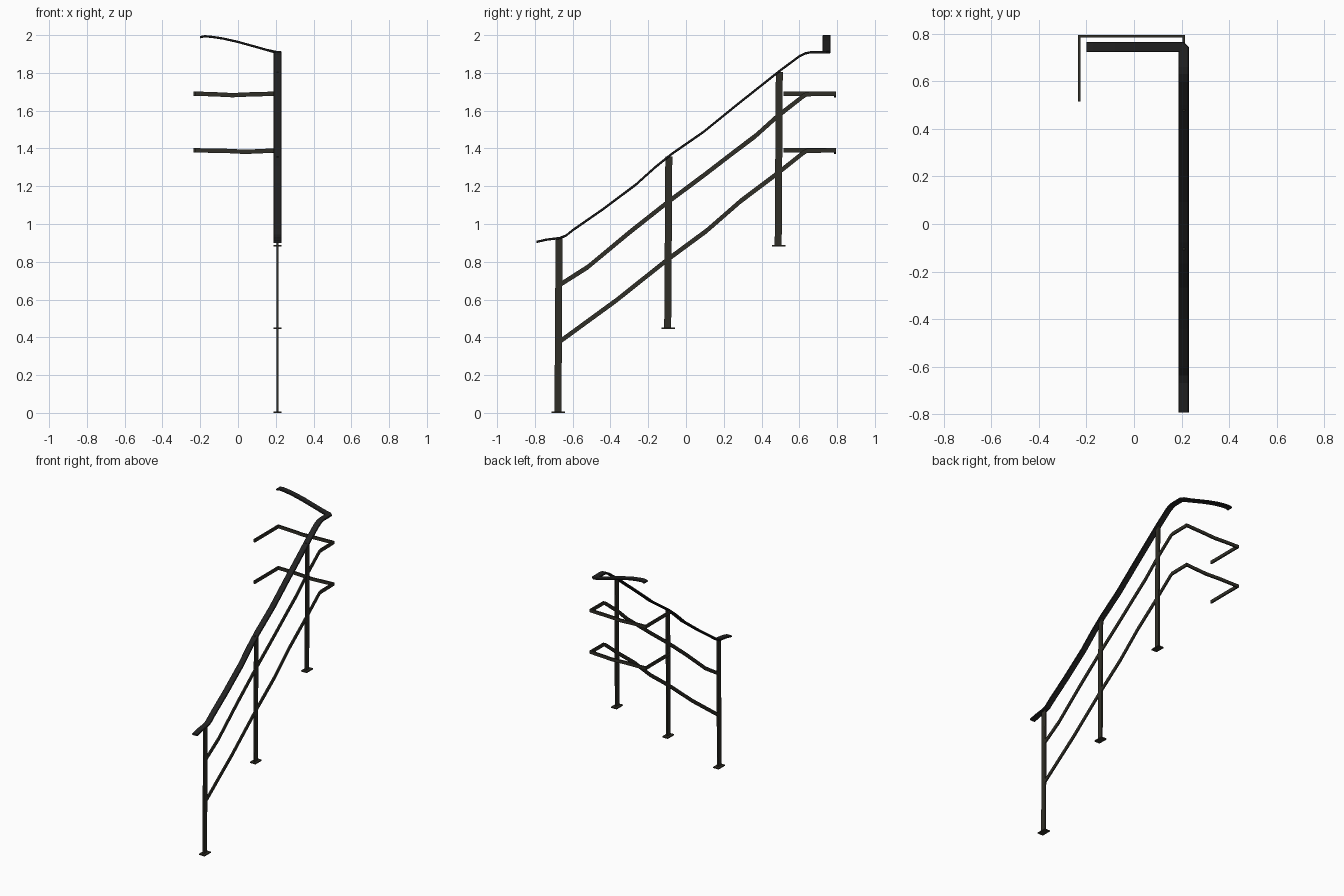
import bpy, bmesh, math
from mathutils import Vector

if "Cube" in bpy.data.objects:
    bpy.data.objects.remove(bpy.data.objects["Cube"])


def material(name, rgb):
    m = bpy.data.materials.new(name)
    m.diffuse_color = (*rgb, 1)
    m.use_nodes = True
    m.node_tree.nodes["Principled BSDF"].inputs["Base Color"].default_value = m.diffuse_color
    return m


IRON = material("dark olive iron", (0.030, 0.028, 0.020))
BLACK = material("black handrail", (0.016, 0.016, 0.016))
X = 0.209  # plane of the stair flight


def finish(name, bm, mat):
    bmesh.ops.recalc_face_normals(bm, faces=bm.faces)
    me = bpy.data.meshes.new(name)
    bm.to_mesh(me)
    bm.free()
    me.materials.append(mat)
    ob = bpy.data.objects.new(name, me)
    bpy.context.collection.objects.link(ob)
    return ob


def sweep(name, path, profile, mat):
    """Sweep a (side, up) profile along a path, mitred in plan, kept upright."""
    pts = [Vector(p) for p in path]
    bm = bmesh.new()
    rings = []
    for i, p in enumerate(pts):
        a = p - pts[max(i - 1, 0)]
        b = pts[min(i + 1, len(pts) - 1)] - p
        if i == 0:
            a = b
        if i == len(pts) - 1:
            b = a
        ha, hb = a.xy.normalized(), b.xy.normalized()
        t = (ha + hb).normalized()
        side = Vector((-t.y, t.x, 0)) / max(t.dot(ha), 0.5)
        slope = (abs(a.z) / a.xy.length + abs(b.z) / b.xy.length) / 2
        up = Vector((0, 0, math.sqrt(1 + slope * slope)))
        rings.append([bm.verts.new(p + side * s + up * u) for s, u in profile])
    n = len(profile)
    for r, q in zip(rings, rings[1:]):
        for k in range(n):
            bm.faces.new((r[k], r[(k + 1) % n], q[(k + 1) % n], q[k]))
    bm.faces.new(rings[0])
    bm.faces.new(rings[-1])
    return finish(name, bm, mat)


def box(name, centre, size, mat, shift=0):
    bm = bmesh.new()
    bmesh.ops.create_cube(bm, size=1)
    for v in bm.verts:
        lean = shift * v.co.z
        v.co = Vector(centre) + Vector([c * s for c, s in zip(v.co, size)])
        v.co.y += lean
    return finish(name, bm, mat)


# Handrail: flat bar with eased edges, hand-forged waviness, turning at the top
w, h, c = 0.022, 0.006, 0.003
flat = [(-w, -h + c), (-w + c, -h), (w - c, -h), (w, -h + c),
        (w, h - c), (w - c, h), (-w + c, h), (-w, h - c)]
climb = [(-.792, .905), (-.74, .917), (-.668, .926), (-.636, .938), (-.60, .967),
         (-.44, 1.078), (-.266, 1.208), (-.166, 1.298), (-.077, 1.37),
         (.092, 1.487), (.272, 1.633), (.499, 1.813), (.60, 1.888),
         (.63, 1.903), (.66, 1.909), (.734, 1.909)]
turn = [(.199, 1.910), (.15, 1.922), (.09, 1.939), (.0, 1.964), (-.08, 1.982),
        (-.14, 1.991), (-.175, 1.994), (-.20, 1.989)]
sweep("handrail", [(X, y, z) for y, z in climb] + [(x, .744, z) for x, z in turn],
      flat, BLACK)

# Two lower rails: thin upright bars that wrap around the landing
a, b = 0.005, 0.0115
bar = [(-a, -b), (a, -b), (a, b), (-a, b)]
upper = [(-.665, .68), (-.52, .772), (-.30, .955), (-.10, 1.113), (.10, 1.262),
         (.26, 1.385), (.37, 1.468), (.48, 1.567), (.62, 1.676), (.64, 1.688), (.789, 1.69)]
lower = [(-.665, .38), (-.37, .595), (-.10, .81), (.11, .965), (.29, 1.122),
         (.48, 1.265), (.62, 1.376), (.64, 1.388), (.789, 1.39)]
for name, run, z, dip in (("upper_rail", upper, 1.69, -.03), ("lower_rail", lower, 1.39, .04)):
    wrap = [(dip + .09, .789, z - .004), (dip, .789, z - .008), (dip - .1, .789, z - .003),
            (-.23, .789, z), (-.23, .515, z)]
    sweep(name, [(X, y, zz) for y, zz in run] + wrap, bar, IRON)

# Posts with foot plates
for i, (y, z0, z1) in enumerate([(-.675, 0, .925), (-.094, .443, 1.358), (.491, .88, 1.806)], 1):
    box(f"post_{i}", (X, y, (z0 + z1) / 2), (.011, .037, z1 - z0), IRON, .006)
    box(f"foot_plate_{i}", (X, y - .001, z0 + .004), (.044, .072, .008), IRON)
